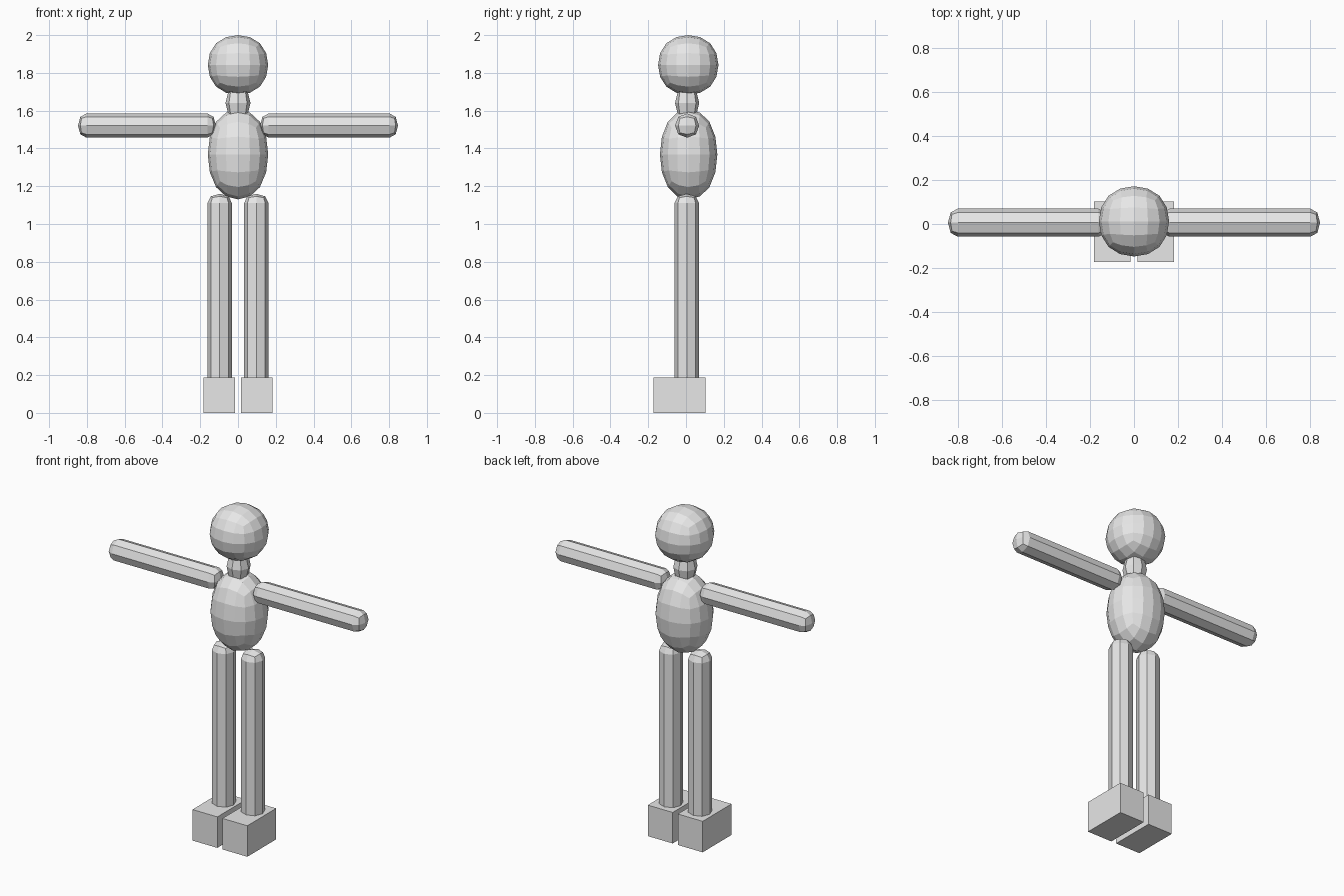
import bpy
import bmesh
from math import pi
from mathutils import Matrix, Vector

default = bpy.data.objects.get("Cube")
if default:
    bpy.data.objects.remove(default, do_unlink=True)

grey = bpy.data.materials.new("plain_grey")
grey.use_nodes = True
grey.diffuse_color = (0.8, 0.8, 0.8, 1)
grey.node_tree.nodes["Principled BSDF"].inputs["Base Color"].default_value = (0.8, 0.8, 0.8, 1)


def add_object(name, bm, location):
    bmesh.ops.recalc_face_normals(bm, faces=bm.faces)
    mesh = bpy.data.meshes.new(name)
    bm.to_mesh(mesh)
    bm.free()
    mesh.materials.append(grey)
    obj = bpy.data.objects.new(name, mesh)
    obj.location = location
    bpy.context.collection.objects.link(obj)
    return obj


def box(name, location, size):
    bm = bmesh.new()
    bmesh.ops.create_cube(bm, size=1)
    bmesh.ops.scale(bm, vec=size, verts=bm.verts)
    return add_object(name, bm, location)


def rounded(name, location, radii, level):
    """Subdivided cube whose rounded surface reaches the given radii."""
    reach = 0.4198  # how far a unit cube still reaches after smoothing
    obj = box(name, location, [r / reach for r in radii])
    sub = obj.modifiers.new("rounding", 'SUBSURF')
    sub.levels = sub.render_levels = level
    return obj


def limb(name, location, radius, length, cap, along_x=False):
    """Eight-sided bar with faceted round ends, centred on its location."""
    bm = bmesh.new()
    bmesh.ops.create_cube(bm, size=2)
    bmesh.ops.subdivide_edges(bm, edges=bm.edges[:], cuts=1, use_grid_fill=True)
    # Pull in edge midpoints and corners to round the cube
    for v in bm.verts:
        axes = sum(abs(c) > 0.5 for c in v.co)
        v.co *= {1: 1.0, 2: 0.726, 3: 0.595}[axes]
    bmesh.ops.scale(bm, vec=(radius, radius, cap), verts=bm.verts)
    # Stretch the bar by extruding its upper half
    upper = [f for f in bm.faces if f.calc_center_median().z > 0]
    result = bmesh.ops.extrude_face_region(bm, geom=upper)
    moved = [g for g in result["geom"] if isinstance(g, bmesh.types.BMVert)]
    straight = length - 2 * cap
    bmesh.ops.translate(bm, vec=(0, 0, straight), verts=moved)
    bmesh.ops.translate(bm, vec=(0, 0, -straight / 2), verts=bm.verts)
    if along_x:
        bmesh.ops.rotate(bm, cent=Vector(), matrix=Matrix.Rotation(pi / 2, 3, 'Y'), verts=bm.verts)
    return add_object(name, bm, location)


# Head, neck and torso
rounded("head", (0, 0.012, 1.842), (0.16, 0.16, 0.158), 2)
rounded("neck", (0, 0.006, 1.64), (0.066, 0.064, 0.1), 1)
rounded("torso", (0, 0.014, 1.368), (0.16, 0.152, 0.238), 2)

# Arms, legs and feet on both sides
for side, s in (("left", 1), ("right", -1)):
    limb(side + "_arm", (s * 0.482, 0.006, 1.521), 0.064, 0.73, 0.045, along_x=True)
    limb(side + "_leg", (s * 0.097, 0.004, 0.64), 0.065, 1.04, 0.05)
    box(side + "_foot", (s * 0.1, -0.035, 0.0935), (0.166, 0.275, 0.187))
